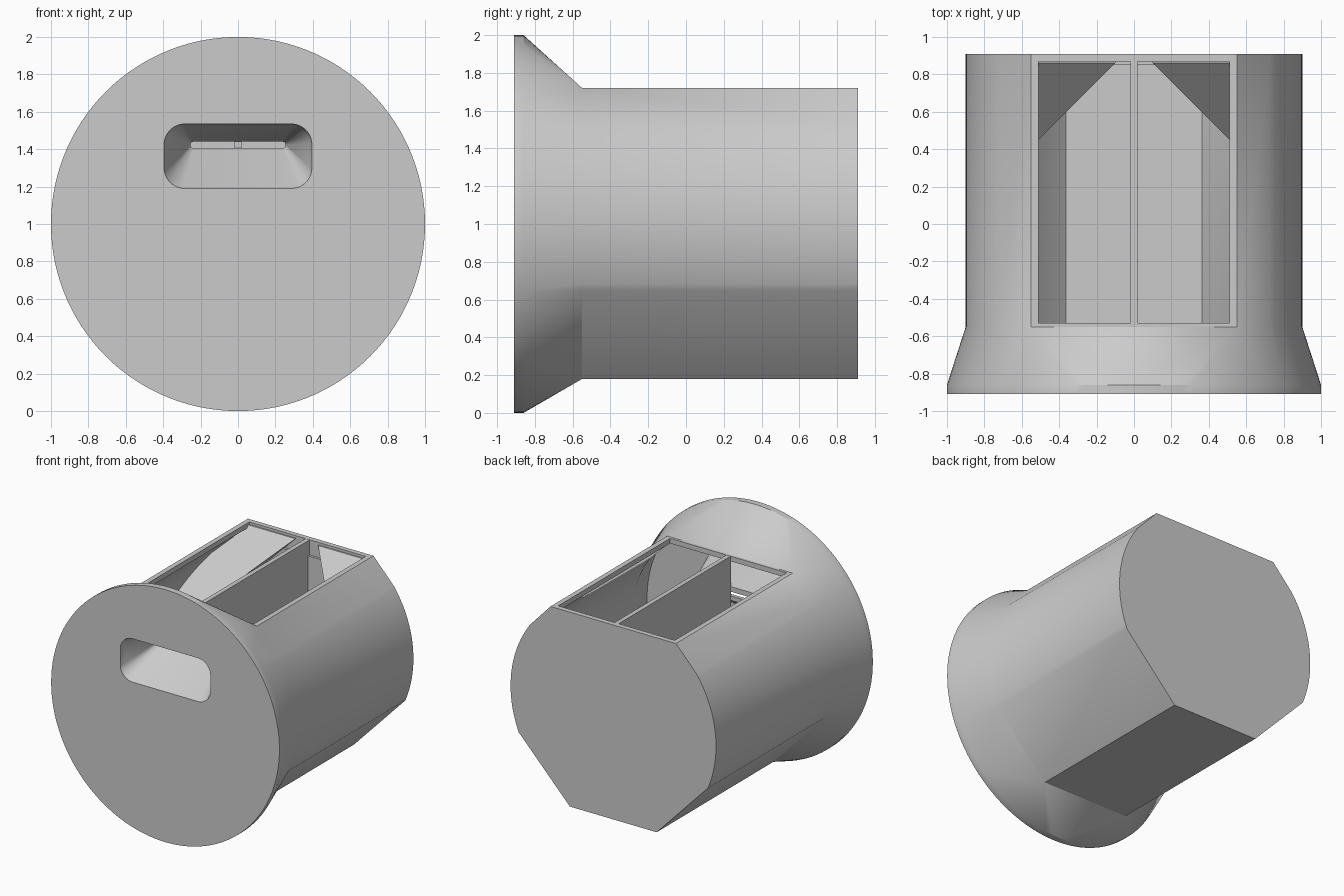
import bpy, bmesh, math

if "Cube" in bpy.data.objects:
    bpy.data.objects.remove(bpy.data.objects["Cube"], do_unlink=True)

grey = bpy.data.materials.new("light grey plastic")
grey.use_nodes = True
grey.diffuse_color = (0.6, 0.6, 0.6, 1)
grey.node_tree.nodes["Principled BSDF"].inputs["Base Color"].default_value = (0.6, 0.6, 0.6, 1)


def hull(name, points):
    """Convex solid around a set of points."""
    bm = bmesh.new()
    for p in points:
        bm.verts.new(p)
    bmesh.ops.convex_hull(bm, input=bm.verts[:])
    loose = [v for v in bm.verts if not v.link_faces]
    bmesh.ops.delete(bm, geom=loose, context='VERTS')
    bmesh.ops.dissolve_limit(bm, angle_limit=0.002, verts=bm.verts[:], edges=bm.edges[:])
    bmesh.ops.recalc_face_normals(bm, faces=bm.faces[:])
    mesh = bpy.data.meshes.new(name)
    bm.to_mesh(mesh)
    bm.free()
    mesh.materials.append(grey)
    obj = bpy.data.objects.new(name, mesh)
    bpy.context.collection.objects.link(obj)
    return obj


def box(name, x0, x1, y0, y1, z0, z1):
    return hull(name, [(x, y, z) for x in (x0, x1) for y in (y0, y1) for z in (z0, z1)])


def combine(obj, tool, operation, keep=False):
    """Apply a boolean and drop the tool."""
    mod = obj.modifiers.new("boolean", 'BOOLEAN')
    mod.operation, mod.object, mod.solver = operation, tool, 'EXACT'
    bpy.context.view_layer.objects.active = obj
    bpy.ops.object.modifier_apply(modifier=mod.name)
    if not keep:
        bpy.data.objects.remove(tool, do_unlink=True)


def circle(radius, y, count=120):
    steps = [2 * math.pi * i / count for i in range(count)]
    return [(radius * math.cos(a), y, 1 + radius * math.sin(a)) for a in steps]


def section(inset, y):
    """Barrel outline with flat top, flat bottom and chamfered sides."""
    half = [(0.38 - 0.4 * inset, 0.18 + inset), (0.55 - 0.7 * inset, 1.72 - inset)]
    for i in range(25):
        a = math.radians(-23 + 59 * i / 24)
        half.append(((0.9 - inset) * math.cos(a), 1 + (0.9 - inset) * math.sin(a)))
    return [(s * x, y, z) for x, z in half for s in (-1, 1)]


def rounded(hx, z0, z1, r, y):
    """Rounded rectangle outline facing the front."""
    pts = []
    for i in range(32):
        a = 2 * math.pi * (i + 0.5) / 32
        c, s = math.cos(a), math.sin(a)
        pts.append((math.copysign(hx - r, c) + r * c, y, (z1 - r if s > 0 else z0 + r) + r * s))
    return pts


# Outer shell: round front flange blending into the barrel
body = hull("body_shell", circle(1, -0.91) + circle(1, -0.86) + section(0, -0.55))
combine(body, hull("barrel", section(0, -0.7) + section(0, 0.91)), 'UNION')

# Hollow interior and top opening
combine(body, hull("flange_hollow", circle(0.95, -0.87) + section(0.04, -0.55)), 'DIFFERENCE')
combine(body, hull("barrel_hollow", section(0.04, -0.7) + section(0.04, 0.85)), 'DIFFERENCE')
combine(body, box("opening", -0.51, 0.51, -0.53, 0.87, 1.6, 1.8), 'DIFFERENCE')

# Funnel housing behind the front recess, and the recess with its slot
housing = hull("slot_housing", rounded(0.43, 1.15, 1.57, 0.14, -0.89)
               + rounded(0.29, 1.37, 1.48, 0.03, -0.53))
recess = hull("recess", rounded(0.395, 1.19, 1.535, 0.11, -0.93)
              + rounded(0.395, 1.19, 1.535, 0.11, -0.905)
              + rounded(0.255, 1.405, 1.44, 0.017, -0.56))
slot = hull("slot", rounded(0.255, 1.405, 1.44, 0.017, -0.6)
            + rounded(0.255, 1.405, 1.44, 0.017, -0.5))
for part in (body, housing):
    combine(part, recess, 'DIFFERENCE', keep=True)
    combine(part, slot, 'DIFFERENCE', keep=True)
for tool in (recess, slot):
    bpy.data.objects.remove(tool, do_unlink=True)

# Central divider between the two compartments
divider = box("divider", -0.018, 0.018, -0.54, 0.87, 0.2, 1.719)

# Sloped braces in the two back corners
braces = []
for side, label in ((1, "left"), (-1, "right")):
    brace = hull(label + "_corner_brace", [(side * 0.08, 0.88, 1.72), (side * 0.9, 0.88, 1.72),
                                           (side * 0.9, 0.88, 0.9), (side * 0.9, 0.06, 0.9)])
    combine(brace, hull("limit", section(0.02, 0) + section(0.02, 0.9)), 'INTERSECT')
    braces.append(brace)

# Smooth curves, crisp edges
bpy.ops.object.select_all(action='DESELECT')
for obj in [body, housing, divider] + braces:
    obj.select_set(True)
bpy.context.view_layer.objects.active = body
bpy.ops.object.shade_smooth_by_angle(angle=math.radians(25))
